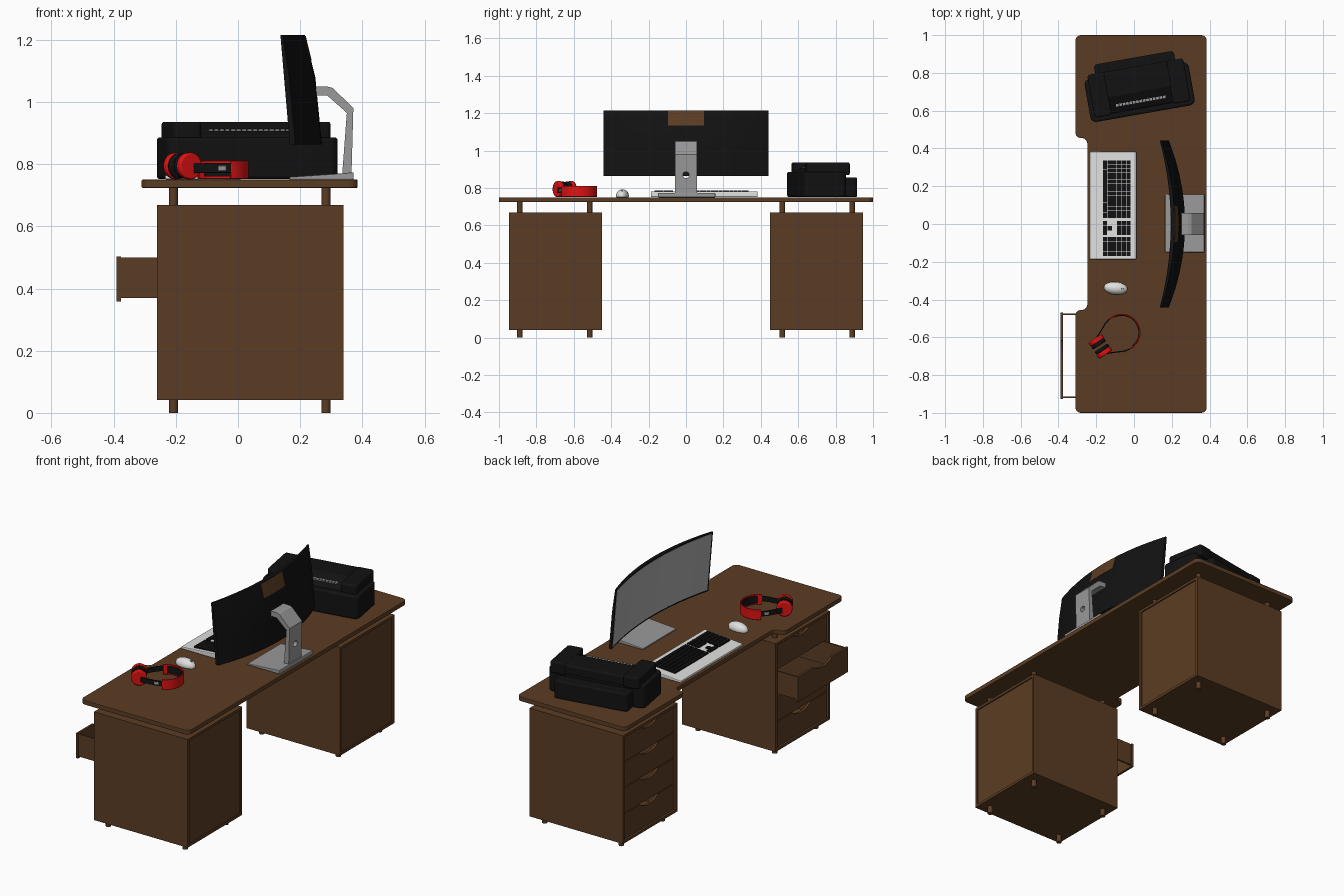
import bpy, bmesh, math
from mathutils import Matrix, Vector

if "Cube" in bpy.data.objects:
    bpy.data.objects.remove(bpy.data.objects["Cube"])

def material(name, rgb):
    m = bpy.data.materials.new(name)
    m.diffuse_color = (*rgb, 1)
    m.use_nodes = True
    m.node_tree.nodes["Principled BSDF"].inputs["Base Color"].default_value = m.diffuse_color
    return m

WOOD = material("brown wood", (0.105, 0.046, 0.017))
BLACK = material("black plastic", (0.006, 0.006, 0.006))
WHITE = material("white plastic", (0.75, 0.75, 0.74))
GREY = material("grey metal", (0.32, 0.32, 0.32))
SCREEN = material("screen grey", (0.42, 0.42, 0.42))
RED = material("red plastic", (0.75, 0.006, 0.006))

def finish(bm, name, mat, bevel=0, place=None, smooth=False, segs=2):
    bmesh.ops.recalc_face_normals(bm, faces=bm.faces)
    me = bpy.data.meshes.new(name)
    bm.to_mesh(me)
    bm.free()
    ob = bpy.data.objects.new(name, me)
    bpy.context.collection.objects.link(ob)
    me.materials.append(mat)
    if place:
        ob.matrix_world = place
    if smooth:
        bpy.context.view_layer.objects.active = ob
        ob.select_set(True)
        bpy.ops.object.shade_smooth_by_angle(angle=math.radians(35))
        ob.select_set(False)
    if bevel:
        b = ob.modifiers.new("bevel", 'BEVEL')
        b.width, b.segments, b.limit_method = bevel, segs, 'ANGLE'
    return ob

def boxes(name, items, mat, bevel=0, place=None):
    # items: (x0, x1, y0, y1, z0, z1)
    bm = bmesh.new()
    for x0, x1, y0, y1, z0, z1 in items:
        m = Matrix.Translation(((x0 + x1) / 2, (y0 + y1) / 2, (z0 + z1) / 2)) @ \
            Matrix.Diagonal((x1 - x0, y1 - y0, z1 - z0, 1))
        bmesh.ops.create_cube(bm, size=1, matrix=m)
    return finish(bm, name, mat, bevel, place)

def prism(name, pts, axis, lo, hi, mat, bevel=0, place=None, smooth=False, segs=2):
    put = {'x': lambda a, b, h: (h, a, b), 'y': lambda a, b, h: (a, h, b),
           'z': lambda a, b, h: (a, b, h)}[axis]
    bm = bmesh.new()
    r0 = [bm.verts.new(put(a, b, lo)) for a, b in pts]
    r1 = [bm.verts.new(put(a, b, hi)) for a, b in pts]
    bm.faces.new(r0)
    bm.faces.new(r1[::-1])
    n = len(pts)
    for i in range(n):
        bm.faces.new((r0[i], r0[(i + 1) % n], r1[(i + 1) % n], r1[i]))
    return finish(bm, name, mat, bevel, place, smooth, segs)

def rounded(pts, r, n=6):
    out = []
    for i, p in enumerate(pts):
        p = Vector(p)
        a = p + (Vector(pts[i - 1]) - p).normalized() * r
        b = p + (Vector(pts[(i + 1) % len(pts)]) - p).normalized() * r
        c = a + b - p
        for k in range(n + 1):
            t = k / n * math.pi / 2
            out.append(tuple(c + (a - c) * math.cos(t) + (b - c) * math.sin(t)))
    return out

def rect(x0, x1, y0, y1):
    return [(x0, y0), (x1, y0), (x1, y1), (x0, y1)]

def circle(cx, cy, r, n=32):
    return [(cx + r * math.cos(2 * math.pi * i / n), cy + r * math.sin(2 * math.pi * i / n)) for i in range(n)]

# desk top with a knee notch
prism("desk_top", rounded([(-.31, -1), (.385, -1), (.385, 1), (-.31, 1), (-.31, .455), (-.247, .455),
                           (-.247, -.455), (-.31, -.455)], .03), 'z', .724, .75, WOOD, .003)

# pedestals, feet and drawers
def drawer_front(name, x, y0, y1, z0, z1):
    c = (y0 + y1) / 2
    dip = [(c + .08 * math.cos(t), z1 - .026 * math.sin(t) ** 1.5)
           for t in [math.pi * k / 12 for k in range(13)]]
    prism(name, [(y0, z0), (y1, z0), (y1, z1)] + dip + [(y0, z1)], 'x', x, x + .013, WOOD)

for side, tag in ((-1, "right"), (1, "left")):
    y0, y1 = sorted((side * .449, side * .946))
    t = .015
    boxes(tag + "_cabinet", [(-.26, .34, y0, y0 + t, .042, .669), (-.26, .34, y1 - t, y1, .042, .669),
                             (-.26, .34, y0 + t, y1 - t, .042, .057), (-.26, .34, y0 + t, y1 - t, .654, .669),
                             (.322, .333, y0 + t, y1 - t, .057, .654)], WOOD)
    for fx in (-.208, .283):
        for fy in (.515, .888):
            for a, b in ((0, .045), (.667, .726)):
                prism(tag + "_cabinet_foot", circle(fx, side * fy, .0145, 12), 'z', a, b, WOOD, smooth=True)
    for i in range(4):
        z = .060 + i * .1495
        is_open = side < 0 and i == 2
        x = -.39 if is_open else -.252
        drawer_front(f"{tag}_drawer_front_{i}", x, y0 + .02, y1 - .02, z, z + .144)
        if is_open:
            ya, yb = y0 + .024, y1 - .024
            boxes("open_drawer_box", [(-.378, .12, ya, ya + .01, .37, .5), (-.378, .12, yb - .01, yb, .37, .5),
                                      (.11, .12, ya + .01, yb - .01, .37, .5)], WOOD)

# curved monitor
def front_x(y, z):
    return .225 - .0857 * (z - .865) - .3 * y * y

def back_x(y, z):
    th = .045 - .003 * (z - .865) / .215 if z < 1.08 else .042 - .022 * (z - 1.08) / .135
    return front_x(y, z) + th * (1 - .6 * (y / .44) ** 2)

def sheet(name, half, zs, fa, fb, mat, n=24):
    bm = bmesh.new()
    rings = []
    for i in range(n + 1):
        y = -half + 2 * half * i / n
        rings.append([bm.verts.new((fa(y, z), y, z)) for z in zs] +
                     [bm.verts.new((fb(y, z), y, z)) for z in reversed(zs)])
    m = len(rings[0])
    for a, b in zip(rings, rings[1:]):
        for k in range(m):
            bm.faces.new((a[k], a[(k + 1) % m], b[(k + 1) % m], b[k]))
    for r in (rings[0], rings[-1]):
        for k in range(len(zs) - 1):
            bm.faces.new((r[k], r[k + 1], r[m - 2 - k], r[m - 1 - k]))
    return finish(bm, name, mat, smooth=True)

sheet("monitor_shell", .442, [.863, .9, 1, 1.08, 1.15, 1.215], front_x, back_x, BLACK)
sheet("monitor_screen", .433, [.873, 1.04, 1.206], lambda y, z: front_x(y, z) - .0015,
      lambda y, z: front_x(y, z) + .001, SCREEN)
sheet("monitor_back_patch", .097, [1.133, 1.17, 1.212], lambda y, z: back_x(y, z) - .001,
      lambda y, z: back_x(y, z) + .002, WOOD, 8)

# monitor stand
prism("stand_base", [(.165, .75), (.372, .75), (.372, .774), (.33, .77), (.165, .759)], 'y', -.15, .157, GREY, .004)
neck = prism("stand_neck", [(.335, .765), (.365, .765), (.371, .98), (.305, 1.045), (.285, 1.05), (.25, 1.05),
                            (.25, 1.02), (.288, 1.02), (.35, .965)], 'y', -.058, .058, GREY)
hole = prism("hole_cutter", circle(0, .87, .017, 20), 'x', .3, .42, GREY)
hole.hide_render = True
cut = neck.modifiers.new("hole", 'BOOLEAN')
cut.operation, cut.object, cut.solver = 'DIFFERENCE', hole, 'EXACT'
bpy.context.view_layer.objects.active = neck
bpy.ops.object.modifier_apply(modifier="hole")
bpy.data.objects.remove(hole)

# keyboard
prism("keyboard_body", [(-.235, .751), (.012, .751), (.012, .782), (-.235, .764)], 'y', -.188, .383, WHITE, .005)
keys = []
def key(row, ya, yb):
    x = -.166 + row * .0248
    z = .764 + .073 * (x + .247)
    keys.append((x + .001, x + .0238, ya + .0009, yb - .0009, z - .006, z + .007))
for r in range(6):
    if r == 0:
        edges = [.336, .31, .287, .262, .14, .115, .09, .06, .03]
    else:
        edges = [.336 - .306 * k / 15 for k in range(16)]
    for a, b in zip(edges, edges[1:]):
        key(r, b, a)
    for k in range(3):
        if r in (0, 3, 4, 5) or (r == 1 and k == 1):
            key(r, .016 - .025 * (k + 1), .016 - .025 * k)
    for k in range(4):
        key(r, -.068 - .0255 * (k + 1), -.068 - .0255 * k)
boxes("keyboard_keys", keys, BLACK)

# mouse
place = Matrix.Translation((-.097, -.34, .75)) @ Matrix.Rotation(math.radians(-5), 4, 'Z')
bm = bmesh.new()
bmesh.ops.create_uvsphere(bm, u_segments=32, v_segments=16, radius=1)
for v in bm.verts:
    v.co = (v.co.x * .063, v.co.y * .034, max(v.co.z, -.25) * .034 + .0085)
finish(bm, "mouse_body", WHITE, place=place, smooth=True)
prism("mouse_wheel", circle(.036, .032, .008, 16), 'y', -.004, .004, GREY, place=place)

# headphones, local x runs from the ear cups to the top of the band
place = Matrix.Translation((-.065, -.575, 0)) @ Matrix.Rotation(math.radians(33), 4, 'Z')

def strip(name, path, t, z0, z1, mat):
    left, right = [], []
    for i, p in enumerate(path):
        d = (Vector(path[min(i + 1, len(path) - 1)]) - Vector(path[max(i - 1, 0)])).normalized()
        n = Vector((-d.y, d.x)) * t / 2
        left.append(tuple(Vector(p) + n))
        right.append(tuple(Vector(p) - n))
    prism(name, left + right[::-1], 'z', z0, z1, mat, .0015, place, True)

def arc(r, deg, n=36):
    return [(r * math.cos(math.radians(a)), r * math.sin(math.radians(a)))
            for a in [-deg + 2 * deg * k / n for k in range(n + 1)]]

strip("headband", arc(.096, 98), .007, .753, .811, RED)
strip("headband_lining", arc(.0905, 85), .004, .76, .804, BLACK)
for s, tag in ((1, "upper"), (-1, "lower")):
    strip(tag + "_band_link", [(-.012, s * .096), (-.05, s * .086), (-.09, s * .066), (-.125, s * .05)],
          .006, .772, .802, BLACK)
    strip(tag + "_slider", [(-.03, s * .0965), (-.055, s * .088)], .003, .779, .795, GREY)
    for part, r, a, b, mat in (("ear_shell", .043, .026, .052, RED), ("ear_pad", .041, .007, .027, BLACK)):
        lo, hi = sorted((s * a, s * b))
        prism(f"{tag}_{part}", circle(-.135, .794, r), 'y', lo, hi, mat, .006, place, True)

# printer, turned a little on the desk
place = Matrix.Translation((.025, .725, 0)) @ Matrix.Rotation(math.radians(10), 4, 'Z')
prism("printer_body", rounded(rect(-.28, .28, -.143, .088), .03), 'z', .752, .886, BLACK, .01, place, True, 3)
prism("printer_back_tray", rounded(rect(-.215, .215, 0, .158), .02), 'z', .752, .856, BLACK, .008, place, True, 3)
for s, tag in ((-1, "left"), (1, "right")):
    u0, u1 = sorted((s * .165, s * .258))
    prism(f"printer_{tag}_lid_end", rounded(rect(u0, u1, -.12, .11), .015), 'z', .87, .936, BLACK, .008, place, True, 3)
prism("printer_lid", [(-.115, .88), (.11, .88), (.11, .925), (.1, .936), (-.025, .936), (-.11, .892)],
      'x', -.17, .17, BLACK, .003, place)
boxes("printer_vent", [(-.135 + i * .018, -.121 + i * .018, -.083, -.068, .9, .9135) for i in range(15)],
      GREY, place=place)
